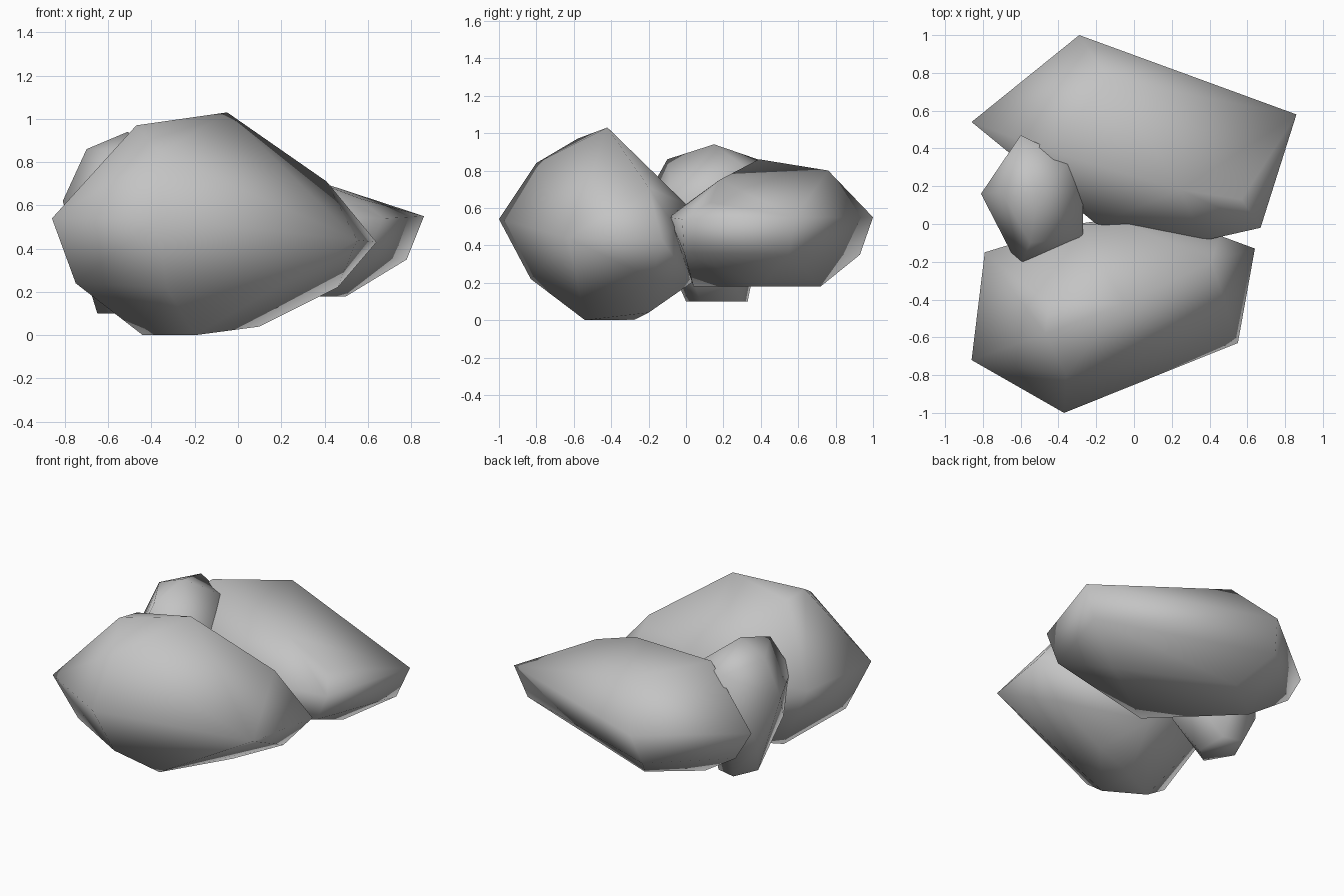
import bpy
import bmesh

# Remove the default cube only
default_cube = bpy.data.objects.get("Cube")
if default_cube is not None:
    bpy.data.objects.remove(default_cube, do_unlink=True)


def make_material(name, colour):
    material = bpy.data.materials.new(name)
    material.use_nodes = True
    material.diffuse_color = colour
    shader = next(n for n in material.node_tree.nodes if n.type == "BSDF_PRINCIPLED")
    shader.inputs["Base Color"].default_value = colour
    shader.inputs["Roughness"].default_value = 0.9
    return material


def make_rock(name, crown, waist, foot, material):
    """Wrap a smooth faceted boulder around its crown, waist and foot corners."""
    bm = bmesh.new()
    for corner in crown + waist + foot:
        bm.verts.new(corner)
    bmesh.ops.convex_hull(bm, input=list(bm.verts))
    # Discard corners that fall inside the boulder
    loose = [v for v in bm.verts if not v.link_faces]
    bmesh.ops.delete(bm, geom=loose, context="VERTS")
    bmesh.ops.recalc_face_normals(bm, faces=list(bm.faces))
    for face in bm.faces:
        face.smooth = True
    mesh = bpy.data.meshes.new(name)
    bm.to_mesh(mesh)
    bm.free()
    mesh.materials.append(material)
    rock = bpy.data.objects.new(name, mesh)
    bpy.context.scene.collection.objects.link(rock)
    return rock


stone_grey = make_material("stone_grey", (0.55, 0.55, 0.55, 1.0))

# Tall boulder at the front
make_rock(
    "front_rock",
    crown=[(-.47, -.58, .97), (-.05, -.42, 1.03), (-.36, -.8, .84), (.41, -.2, .71),
           (-.45, -.42, .95)],
    waist=[(-.86, -.72, .54), (-.37, -1, .54), (.55, -.63, .44), (.64, -.13, .43),
           (.45, -.06, .5), (-.03, 0, .62), (-.3, 0, .6), (-.79, -.15, .54)],
    foot=[(-.44, -.4, 0), (-.2, -.54, 0), (-.2, -.28, 0), (.1, -.2, .04),
          (-.75, -.61, .24), (-.33, -.83, .22), (-.1, .03, .2), (.46, -.18, .22)],
    material=stone_grey,
)

# Long boulder behind it
make_rock(
    "back_rock",
    crown=[(-.46, .39, .86), (-.13, .76, .8), (.25, .18, .75), (.57, .13, .63)],
    waist=[(-.86, .54, .54), (-.29, 1, .55), (.86, .58, .55), (.67, -.02, .54),
           (.36, -.09, .55), (-.2, 0, .62), (-.62, .37, .55)],
    foot=[(-.02, .04, .18), (-.49, .5, .18), (-.2, .72, .18), (.5, .4, .18),
          (-.75, .55, .35), (-.33, .93, .35), (.78, .55, .35), (.59, -.01, .36)],
    material=stone_grey,
)

# Small upright stone wedged between them
make_rock(
    "side_rock",
    crown=[(-.51, .15, .94), (-.7, .17, .86), (-.55, -.1, .86), (-.6, .47, .83),
           (-.33, .34, .8)],
    waist=[(-.81, .16, .62), (-.27, .2, .7), (-.27, -.07, .65), (-.59, -.2, .68),
           (-.64, -.17, .6), (-.64, -.11, .35), (-.3, 0, .3), (-.3, .2, .35),
           (-.72, .28, .33)],
    foot=[(-.55, 0, .1), (-.65, .17, .1), (-.58, .33, .1), (-.45, .08, .1),
          (-.45, .3, .1)],
    material=stone_grey,
)
